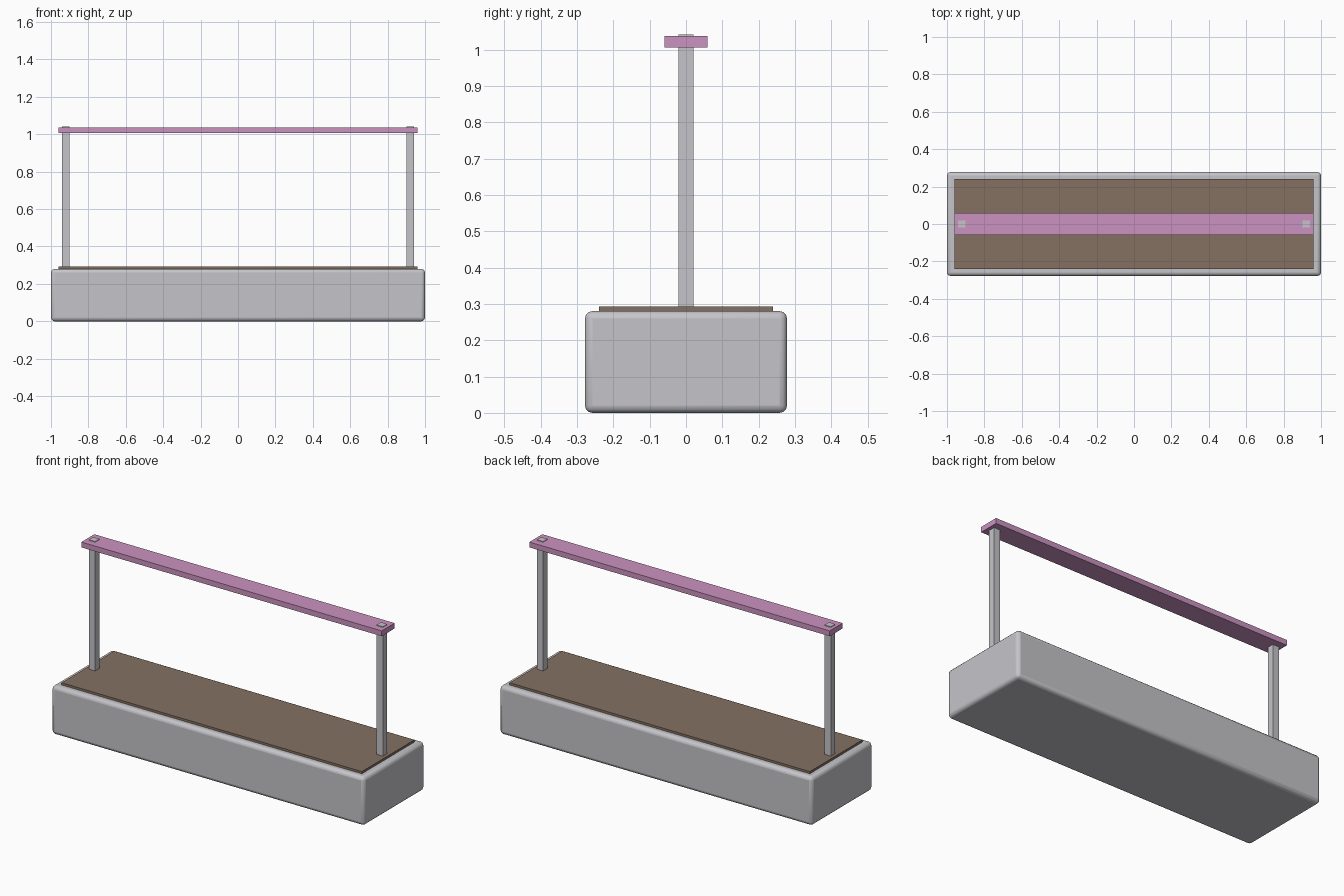
import bpy

cube = bpy.data.objects.get("Cube")
if cube:
    bpy.data.objects.remove(cube, do_unlink=True)


def material(name, rgb):
    mat = bpy.data.materials.new(name)
    mat.use_nodes = True
    color = (*rgb, 1)
    mat.diffuse_color = color
    mat.node_tree.nodes["Principled BSDF"].inputs["Base Color"].default_value = color
    return mat


def box(name, x, half_x, half_y, bottom, top, mat):
    """Box centred on y = 0, with its size applied to the mesh."""
    bpy.ops.mesh.primitive_cube_add(size=2, location=(x, 0, (bottom + top) / 2))
    obj = bpy.context.object
    obj.name = name
    obj.scale = (half_x, half_y, (top - bottom) / 2)
    bpy.ops.object.transform_apply(location=False, rotation=False, scale=True)
    obj.data.materials.append(mat)
    return obj


grey = material("light grey", (0.56, 0.56, 0.59))
brown = material("soil brown", (0.23, 0.165, 0.12))
pink = material("pink", (0.60, 0.29, 0.53))

# Planter trough with softly rounded edges
trough = box("planter_trough", 0, 1.0, 0.278, 0, 0.28, grey)
bevel = trough.modifiers.new("rounded edges", 'BEVEL')
bevel.width = 0.02
bevel.segments = 3
bpy.ops.object.shade_smooth_by_angle()

# Soil slab on top of the trough
box("soil", 0, 0.96, 0.24, 0.265, 0.293, brown)

# Posts poke slightly through the top rail
for side, x in (("left", 0.92), ("right", -0.92)):
    box(side + "_post", x, 0.02, 0.02, 0.28, 1.041, grey)

box("top_rail", 0, 0.96, 0.059, 1.006, 1.037, pink)
